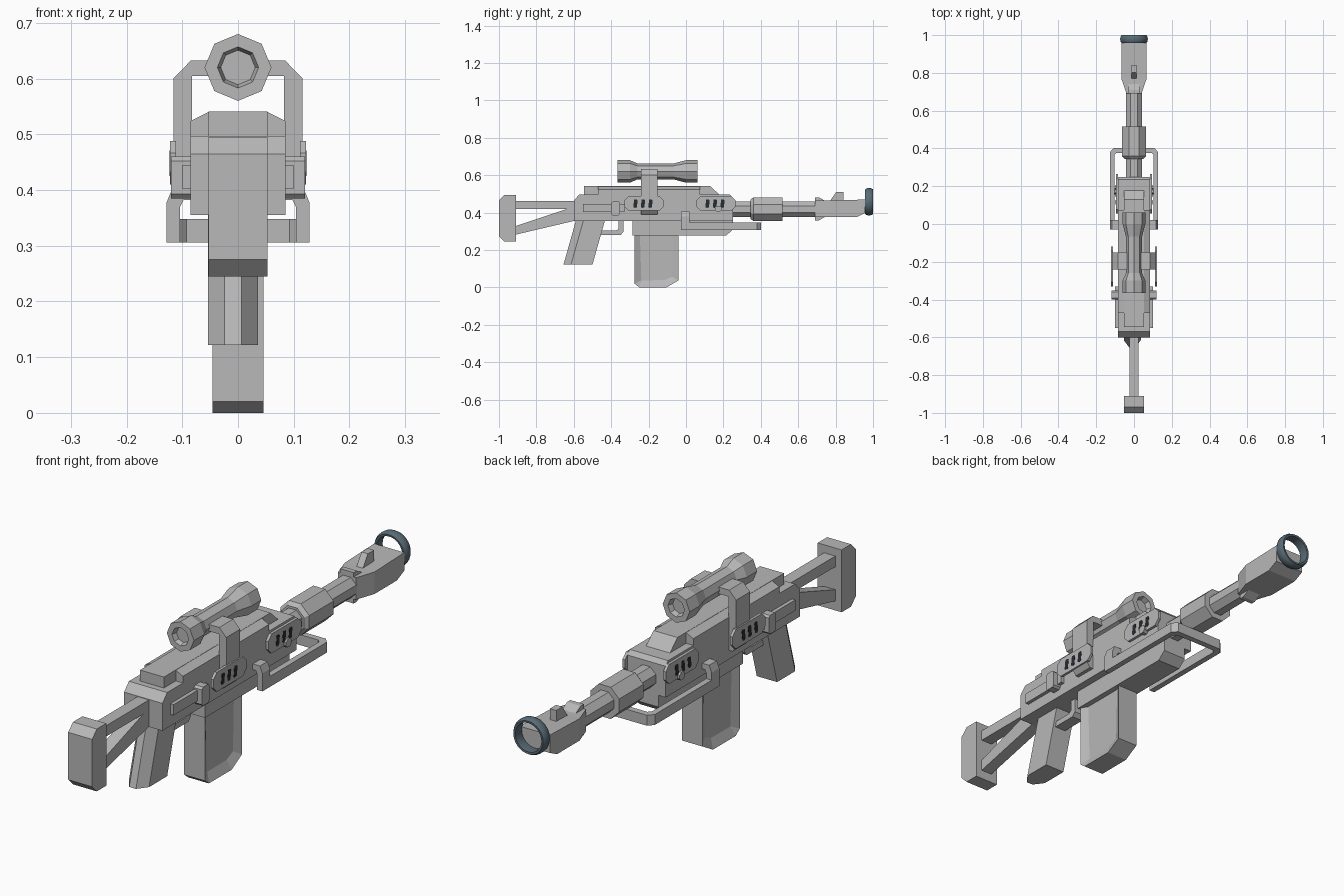
import bpy, bmesh, math

old = bpy.data.objects.get("Cube")
if old:
    bpy.data.objects.remove(old)


def material(name, rgb):
    m = bpy.data.materials.new(name)
    m.use_nodes = True
    m.diffuse_color = (*rgb, 1)
    m.node_tree.nodes["Principled BSDF"].inputs["Base Color"].default_value = (*rgb, 1)
    return m


GREY = material("gunmetal_grey", (0.48, 0.48, 0.48))
BLUE = material("steel_blue", (0.10, 0.15, 0.18))
DARK = material("slot_black", (0.02, 0.025, 0.03))


def finish(name, bm, mat, mirror=False):
    bmesh.ops.recalc_face_normals(bm, faces=bm.faces)
    me = bpy.data.meshes.new(name)
    bm.to_mesh(me)
    bm.free()
    me.materials.append(mat)
    ob = bpy.data.objects.new(name, me)
    bpy.context.collection.objects.link(ob)
    if mirror:
        ob.modifiers.new("mirror", "MIRROR")
    return ob


def prism_bm(pts, axis, lo, hi):
    """Extrude a 2D outline along x (y,z), y (x,z) or z (x,y)."""
    place = {"x": lambda a, b, t: (t, a, b),
             "y": lambda a, b, t: (a, t, b),
             "z": lambda a, b, t: (a, b, t)}[axis]
    bm = bmesh.new()
    low = [bm.verts.new(place(a, b, lo)) for a, b in pts]
    high = [bm.verts.new(place(a, b, hi)) for a, b in pts]
    bm.faces.new(low)
    bm.faces.new(high)
    n = len(pts)
    for i in range(n):
        j = (i + 1) % n
        bm.faces.new((low[i], low[j], high[j], high[i]))
    return bm


def prism(name, pts, axis, lo, hi, mat=GREY, mirror=False):
    return finish(name, prism_bm(pts, axis, lo, hi), mat, mirror)


def rect(a0, a1, b0, b1, c=0.0):
    """Rectangle outline, with corners cut by c."""
    if not c:
        return [(a0, b0), (a1, b0), (a1, b1), (a0, b1)]
    return [(a0 + c, b0), (a1 - c, b0), (a1, b0 + c), (a1, b1 - c),
            (a1 - c, b1), (a0 + c, b1), (a0, b1 - c), (a0, b0 + c)]


def lathe(name, profile, z, sides=8, turn=0.0, mat=GREY, closed=False):
    """Revolve (radius, y) points about a lengthwise axis at height z."""
    bm = bmesh.new()
    rings = []
    for r, y in profile:
        rings.append([bm.verts.new((r * math.cos(turn + math.tau * i / sides), y,
                                    z + r * math.sin(turn + math.tau * i / sides)))
                      for i in range(sides)])
    pairs = list(zip(rings, rings[1:]))
    if closed:
        pairs.append((rings[-1], rings[0]))
    else:
        bm.faces.new(rings[0])
        bm.faces.new(rings[-1])
    for p, q in pairs:
        for i in range(sides):
            j = (i + 1) % sides
            bm.faces.new((p[i], p[j], q[j], q[i]))
    return finish(name, bm, mat)


# Shoulder stock
prism("stock_butt", [(-1, .275), (-.97, .245), (-.91, .245), (-.91, .495),
                     (-.97, .495), (-1, .465)], "x", -.053, .053)
prism("stock_upper_strut", rect(-.92, -.58, .42, .463), "x", -.025, .025)
prism("stock_lower_strut", [(-.92, .28), (-.58, .36), (-.58, .435), (-.65, .415),
                            (-.92, .325)], "x", -.025, .025)

# Receiver
prism("receiver", [(-.6, .355), (-.6, .465), (-.57, .497), (.235, .497),
                   (.25, .48), (.25, .355)], "x", -.085, .085)
prism("top_rail", [(-.545, .48), (-.545, .541), (.13, .541), (.185, .49), (.185, .48)],
      "x", -.053, .053)
prism("top_cover", [(-.085, .48), (.085, .48), (.085, .524), (.053, .54),
                    (-.053, .54), (-.085, .524)], "y", -.47, .075)
prism("lower_receiver", [(-.285, .37), (-.285, .278), (.215, .278), (.25, .308),
                         (.25, .37)], "x", -.053, .053)

# Grip with chamfered back, sheared along its length
grip = prism_bm([(-.024, -.655), (.006, -.655), (.036, -.615), (.036, -.50),
                 (-.054, -.50), (-.054, -.615)], "z", .122, .37)
for v in grip.verts:
    if v.co.z > .2:
        v.co.y += .07
finish("pistol_grip", grip, GREY)
prism("trigger_guard", [(-.47, .28), (-.35, .28), (-.335, .296), (-.335, .37),
                        (-.36, .37), (-.36, .313), (-.375, .303), (-.47, .303)],
      "x", -.025, .025)

# Magazine with recessed side panels
mag = prism_bm([(-.275, .32), (-.275, .02), (-.25, 0), (-.105, 0), (-.04, .037),
                (-.04, .32)], "x", -.046, .046)
bmesh.ops.recalc_face_normals(mag, faces=mag.faces)
for f in [f for f in mag.faces if abs(f.normal.x) > .9]:
    bmesh.ops.inset_region(mag, faces=[f], thickness=.04)
    for v in f.verts:
        v.co.x *= .65
finish("magazine", mag, GREY)

# Side bolts
prism("bolt_rail", rect(-.55, -.33, .402, .445), "x", .08, .1, mirror=True)
prism("bolt_handle", rect(-.4, -.353, .385, .46, .008), "x", .08, .12, mirror=True)

# Scope and the arched bracket that holds it
lathe("scope", [(.031, -.345), (.037, -.365), (.06, -.365), (.06, -.3), (.043, -.26),
                (.043, -.065), (.06, 0), (.06, .062), (.037, .062), (.031, .04)], .62)
prism("scope_bracket", [(.02, .605), (.083, .605), (.083, .39), (.1, .39), (.116, .41),
                        (.116, .6), (.085, .632), (.02, .632)],
      "y", -.24, -.152, mirror=True)

# Slotted side plates
for label, y, x in (("rear", -.225, .122), ("front", .16, .096)):
    prism(label + "_plate", rect(y - .105, y + .105, .41, .488, .022),
          "x", x - .011, x, mirror=True)
    for k in (-1, 0, 1):
        c = y - .005 + k * .04
        prism(f"{label}_plate_slot_{k + 2}",
              [(c - .012, .43), (c - .005, .425), (c + .007, .427), (c + .012, .465),
               (c + .006, .471), (c - .007, .469)],
              "x", x - .002, x + .001, DARK, mirror=True)
prism("front_plate_latch", rect(.155, .19, .402, .435, .01), "x", .085, .105, mirror=True)

# Wrap-around fore handle
outer = [(-.128, -.025), (-.128, .38), (-.108, .402), (.108, .402), (.128, .38), (.128, -.025)]
inner = [(.104, -.025), (.104, .365), (.092, .377), (-.092, .377), (-.104, .365), (-.104, -.025)]
prism("fore_handle_loop", outer + inner, "z", .306, .348)
prism("fore_handle_post", [(.104, .306), (.128, .306), (.128, .378), (.117, .405),
                           (.08, .405), (.08, .382), (.098, .382), (.104, .37)],
      "y", -.028, .02, mirror=True)

# Barrel and muzzle
EIGHTH = math.pi / 8
lathe("barrel", [(.045, .2), (.045, .72)], .418, turn=EIGHTH)
lathe("barrel_sleeve", [(.055, .345), (.069, .36), (.069, .515)], .418, turn=EIGHTH)
prism("muzzle_lugs", [(.69, .358), (.71, .358), (.745, .378), (.745, .462),
                      (.71, .482), (.69, .482)], "x", -.03, .03)
prism("muzzle_taper", [(-.04, .69), (.04, .69), (.067, .77), (-.067, .77)],
      "z", .376, .464)
prism("muzzle_block", [(.77, .376), (.912, .376), (.958, .398), (.958, .47),
                       (.77, .464)], "x", -.067, .067)
prism("front_sight", [(.765, .455), (.803, .51), (.842, .51), (.842, .455)],
      "x", -.014, .014)

# Rounded ring at the muzzle
ring = lathe("muzzle_ring", [(.058, .958), (.066, .957), (.072, .968), (.073, .979),
                             (.072, .99), (.066, 1), (.058, .999), (.056, .979)],
             .458, sides=32, mat=BLUE, closed=True)
bpy.context.view_layer.objects.active = ring
ring.select_set(True)
bpy.ops.object.shade_smooth_by_angle(angle=math.radians(50))
